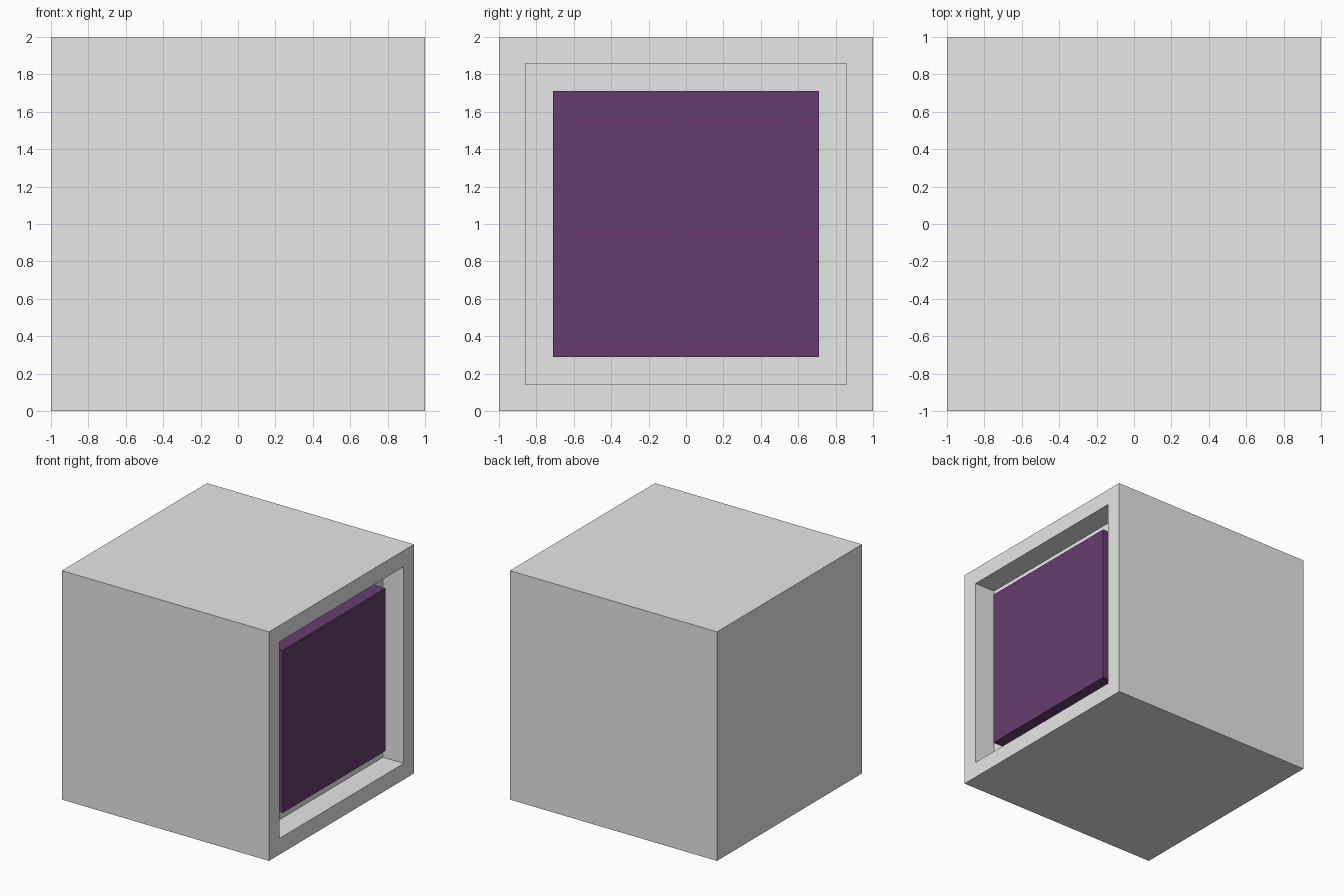
import bpy, bmesh
from mathutils import Vector

if "Cube" in bpy.data.objects:
    bpy.data.objects.remove(bpy.data.objects["Cube"])


def material(name, rgb):
    m = bpy.data.materials.new(name)
    m.diffuse_color = (*rgb, 1)
    m.use_nodes = True
    m.node_tree.nodes["Principled BSDF"].inputs["Base Color"].default_value = m.diffuse_color
    return m


def box(name, size, centre, mat):
    bm = bmesh.new()
    bmesh.ops.create_cube(bm, size=1)
    bmesh.ops.scale(bm, vec=Vector(size), verts=bm.verts)
    bmesh.ops.translate(bm, vec=Vector(centre), verts=bm.verts)
    return finish(name, bm, mat)


def finish(name, bm, mat):
    mesh = bpy.data.meshes.new(name)
    bm.to_mesh(mesh)
    bm.free()
    mesh.materials.append(mat)
    ob = bpy.data.objects.new(name, mesh)
    bpy.context.collection.objects.link(ob)
    return ob


grey = material("light grey", (0.8, 0.8, 0.8))
purple = material("dark purple", (0.133, 0.047, 0.156))

RIM, DEPTH, SET_BACK, PANEL = 0.2, 0.2, 0.07, 1.42

# Casing: cube with its right face inset and pushed in
bm = bmesh.new()
bmesh.ops.create_cube(bm, size=2)
bmesh.ops.translate(bm, vec=Vector((0, 0, 1)), verts=bm.verts)
bm.normal_update()
face = next(f for f in bm.faces if f.normal.x > 0.9)
bmesh.ops.inset_region(bm, faces=[face], thickness=RIM)
back = bmesh.ops.extrude_discrete_faces(bm, faces=[face])["faces"][0]
bmesh.ops.translate(bm, vec=Vector((-DEPTH, 0, 0)), verts=back.verts)
bmesh.ops.recalc_face_normals(bm, faces=bm.faces)
finish("casing", bm, grey)

# Screen panel standing in the recess
thick = DEPTH - SET_BACK
box("screen_panel", (thick, PANEL, PANEL), (1 - SET_BACK - thick / 2, 0, 1), purple)
